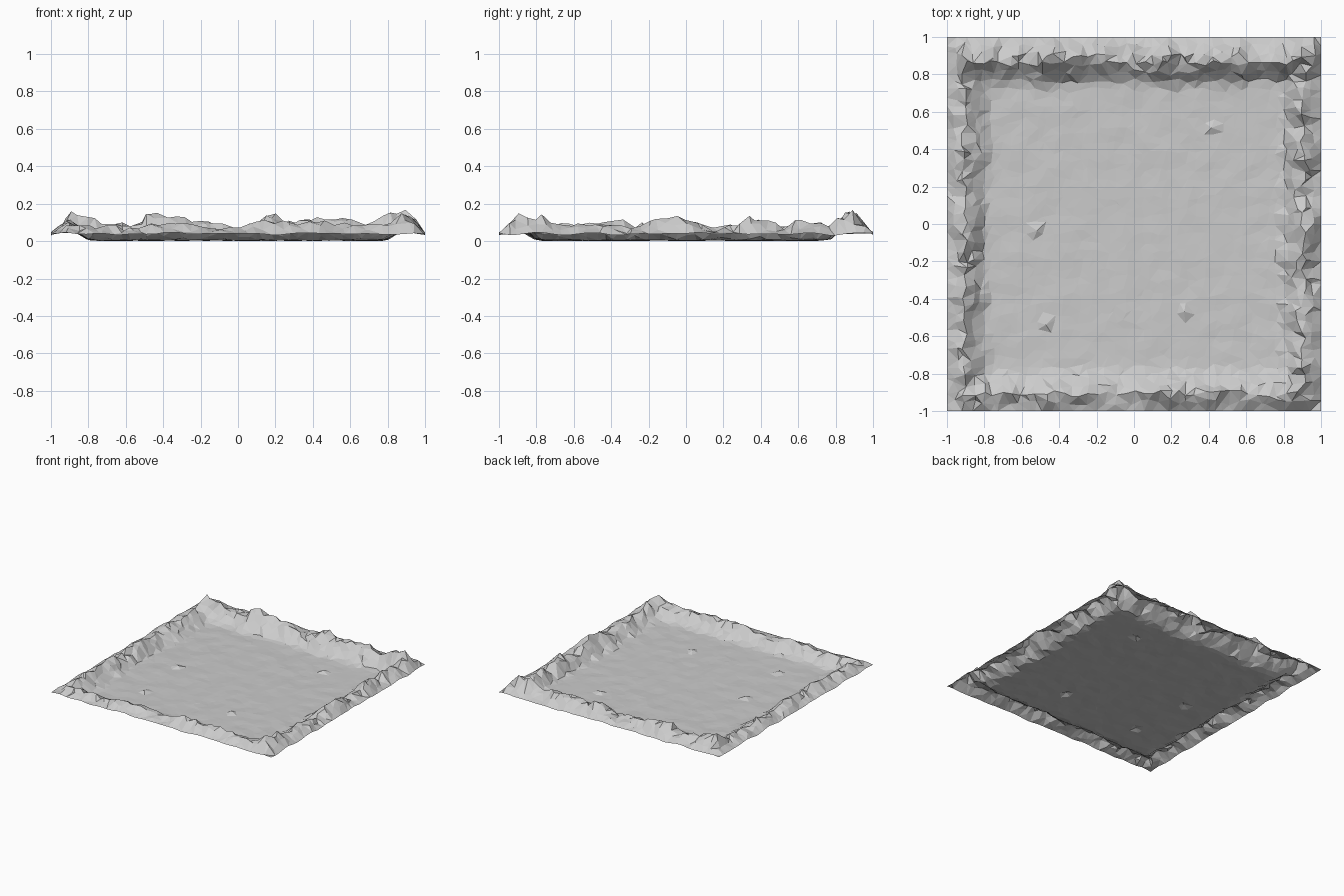
import bpy, bmesh, random
from mathutils import Vector, noise

if "Cube" in bpy.data.objects:
    bpy.data.objects.remove(bpy.data.objects["Cube"])

random.seed(7)
N = 42

# Crest heights along each side (position, height)
BACK = [(-1, .1), (-.9, .15), (-.82, .165), (-.75, .12), (-.68, .09), (-.6, .1), (-.48, .17), (-.4, .15),
        (-.3, .14), (-.2, .11), (-.15, .12), (-.08, .08), (.03, .09), (.1, .11), (.2, .16), (.26, .12),
        (.4, .12), (.5, .13), (.57, .17), (.62, .12), (.7, .1), (.8, .16), (.87, .18), (.94, .14), (1, .08)]
RIGHT = [(-1, .13), (-.93, .16), (-.85, .12), (-.78, .14), (-.7, .1), (-.5, .09), (-.4, .13), (-.33, .08),
         (-.2, .11), (-.1, .12), (0, .14), (.1, .1), (.18, .08), (.27, .09), (.35, .14), (.45, .12),
         (.52, .09), (.65, .12), (.75, .09), (.88, .17), (1, .12)]
LEFT = [(-1, .06), (-.8, .11), (-.65, .09), (-.4, .11), (-.2, .09), (0, .14), (.15, .08), (.4, .11),
        (.6, .1), (.75, .09), (.88, .15), (1, .13)]
FRONT = [(-1, .06), (-.8, .1), (-.6, .08), (-.4, .11), (-.2, .09), (0, .08), (.15, .12), (.35, .11),
         (.55, .09), (.75, .1), (.93, .16), (1, .13)]
# Cross-section of the rim: distance from the edge, share of crest height
RIM = [(0, 0), (.05, .55), (.1, 1), (.15, .5), (.2, .06), (.24, 0)]
# Small stones on the floor
STONES = [(.4, .53), (-.5, -.02), (.27, -.45), (-.46, -.52)]


def lerp(pts, t):
    if t <= pts[0][0]:
        return pts[0][1]
    for (a, u), (b, v) in zip(pts, pts[1:]):
        if t <= b:
            return u + (v - u) * (t - a) / (b - a)
    return pts[-1][1]


def height(x, y):
    sides = [(1 - y, x, BACK, 1.2), (1 + y, x, FRONT, 1.0), (1 + x, y, LEFT, 1.0), (1 - x, y, RIGHT, 1.0)]
    d, t, crest, width = min(sides, key=lambda s: s[0] / s[3])
    d /= width
    # blend crest heights where two sides meet
    w = [(1 / (s[0] + .03) ** 3, lerp(s[2], s[1])) for s in sides]
    h = sum(a * b for a, b in w) / sum(a for a, b in w)
    n = noise.noise(Vector((x * 7, y * 7, 3.1)))
    edge = .042 + .018 * n
    floor = .007 + .005 * noise.noise(Vector((x * 9, y * 9, 8)))
    if d > .03:
        d += .025 * n
    base = edge + (floor - edge) * min(1, max(0, d) / .2)
    k = lerp(RIM, d)
    z = base + (h - base) * k + random.uniform(-.018, .018) * min(1, k * 1.5)
    return max(0, z)


# Jittered terrain sheet with a rugged rim
bm = bmesh.new()
bmesh.ops.create_grid(bm, x_segments=N, y_segments=N, size=1)
step = 2 / N
for v in bm.verts:
    x, y = v.co.x, v.co.y
    j = step * .36
    if abs(x) < .999:
        x += random.uniform(-j, j)
    if abs(y) < .999:
        y += random.uniform(-j, j)
    v.co = (x, y, height(x, y))
for sx, sy in STONES:
    v = min(bm.verts, key=lambda p: (p.co.x - sx) ** 2 + (p.co.y - sy) ** 2)
    v.co.z += .018
low = min(v.co.z for v in bm.verts)
for v in bm.verts:
    v.co.z -= low
bmesh.ops.triangulate(bm, faces=bm.faces[:], quad_method='SHORT_EDGE')

me = bpy.data.meshes.new("rocky_basin")
bm.to_mesh(me)
bm.free()
bpy.context.collection.objects.link(bpy.data.objects.new("rocky_basin", me))
